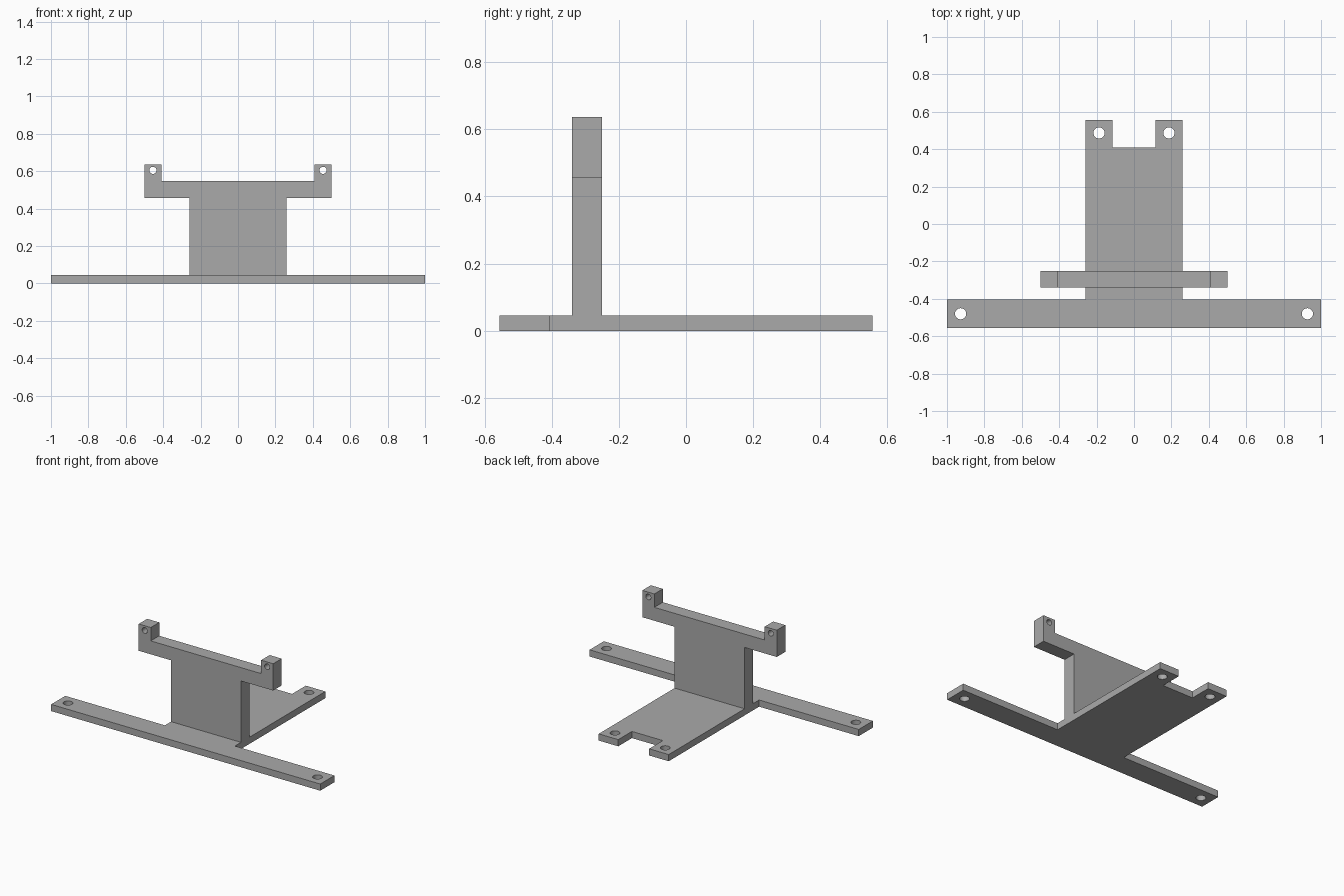
import bpy, bmesh, math
from mathutils import Matrix, Vector

cube = bpy.data.objects.get("Cube")
if cube:
    bpy.data.objects.remove(cube, do_unlink=True)

grey = bpy.data.materials.new("plain grey")
grey.use_nodes = True
colour = (0.4, 0.4, 0.4, 1)
grey.diffuse_color = colour
grey.node_tree.nodes["Principled BSDF"].inputs["Base Color"].default_value = colour


def drilled_plate(name, half_outline, holes, radius, thickness, matrix):
    """Mirror a half outline in x, punch mirrored round holes, extrude along local z."""
    loops = [half_outline + [(-x, y) for x, y in reversed(half_outline)]]
    steps = [2 * math.pi * i / 24 for i in range(24)]
    for hx, hy in holes:
        for side in (1, -1):
            loops.append([(side * hx + radius * math.cos(a), hy + radius * math.sin(a))
                          for a in steps])
    bm = bmesh.new()
    for loop in loops:
        verts = [bm.verts.new((x, y, 0)) for x, y in loop]
        for i, v in enumerate(verts):
            bm.edges.new((verts[i - 1], v))
    bmesh.ops.triangle_fill(bm, edges=bm.edges[:], use_beauty=True, normal=Vector((0, 0, 1)))
    extruded = bmesh.ops.extrude_face_region(bm, geom=bm.faces[:], use_keep_orig=True)
    top = [g for g in extruded["geom"] if isinstance(g, bmesh.types.BMVert)]
    bmesh.ops.translate(bm, verts=top, vec=(0, 0, thickness))
    bm.transform(matrix)
    bmesh.ops.recalc_face_normals(bm, faces=bm.faces[:])
    mesh = bpy.data.meshes.new(name)
    bm.to_mesh(mesh)
    bm.free()
    mesh.materials.append(grey)
    obj = bpy.data.objects.new(name, mesh)
    bpy.context.collection.objects.link(obj)
    bpy.ops.object.select_all(action='DESELECT')
    obj.select_set(True)
    bpy.context.view_layer.objects.active = obj
    bpy.ops.object.shade_smooth_by_angle(angle=math.radians(30))
    return obj


base_height = 0.045

# Flat base: wide front bar, centre plate and two rear tabs
drilled_plate(
    "base_plate",
    [(1, -0.555), (1, -0.405), (0.26, -0.405), (0.26, 0.555), (0.115, 0.555), (0.115, 0.41)],
    [(0.927, -0.48), (0.187, 0.487)], 0.03, base_height, Matrix())

# Upright bracket with a crossbar and two drilled ears
drilled_plate(
    "upright_bracket",
    [(0.26, base_height), (0.26, 0.457), (0.5, 0.457), (0.5, 0.637), (0.41, 0.637), (0.41, 0.547)],
    [(0.455, 0.605)], 0.019, 0.09,
    Matrix.Translation((0, -0.25, 0)) @ Matrix.Rotation(math.pi / 2, 4, 'X'))
